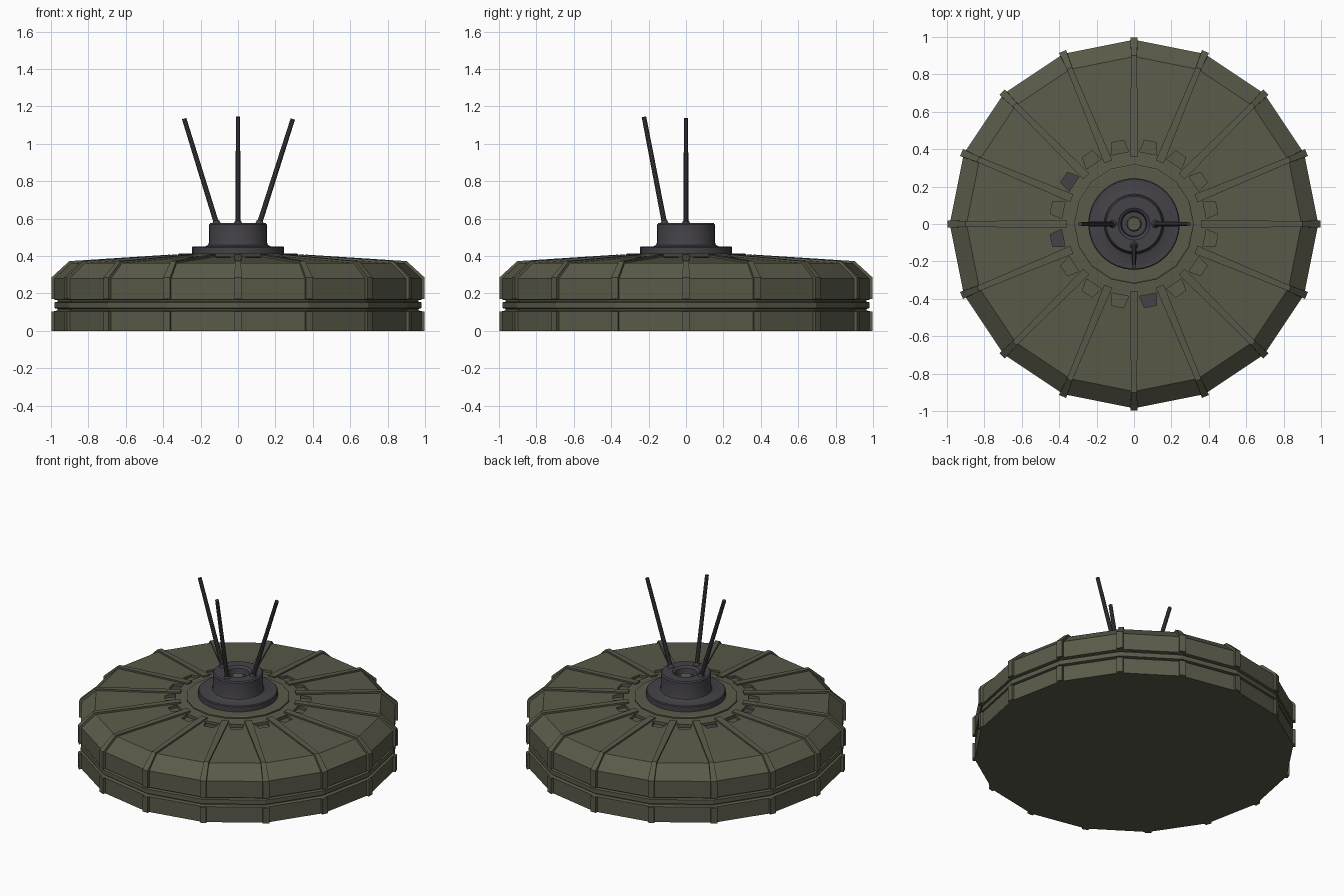
import bpy, bmesh, math
from mathutils import Vector

if "Cube" in bpy.data.objects:
    bpy.data.objects.remove(bpy.data.objects["Cube"])

def material(name, rgb):
    m = bpy.data.materials.new(name)
    m.diffuse_color = (*rgb, 1)
    m.use_nodes = True
    m.node_tree.nodes["Principled BSDF"].inputs["Base Color"].default_value = m.diffuse_color
    return m

olive = material("olive green", (0.102, 0.102, 0.068))
dark = material("dark grey", (0.058, 0.054, 0.064))
N = 16
STEP = 2 * math.pi / N

def finish(name, bm, mat, smooth=False):
    bmesh.ops.recalc_face_normals(bm, faces=bm.faces)
    me = bpy.data.meshes.new(name)
    bm.to_mesh(me)
    bm.free()
    ob = bpy.data.objects.new(name, me)
    bpy.context.collection.objects.link(ob)
    me.materials.append(mat)
    if smooth:
        bpy.ops.object.select_all(action='DESELECT')
        ob.select_set(True)
        bpy.context.view_layer.objects.active = ob
        bpy.ops.object.shade_smooth_by_angle(angle=math.radians(35))
    return ob

def lathe(name, profile, sides, mat, smooth=False):
    """Closed solid of revolution with capped ends."""
    bm = bmesh.new()
    rings = [[bm.verts.new((r * math.cos(2 * math.pi * i / sides),
                            r * math.sin(2 * math.pi * i / sides), z))
              for i in range(sides)] for r, z in profile]
    for a, b in zip(rings, rings[1:]):
        for i in range(sides):
            j = (i + 1) % sides
            bm.faces.new((a[i], a[j], b[j], b[i]))
    bm.faces.new(rings[0][::-1])
    bm.faces.new(rings[-1])
    return finish(name, bm, mat, smooth)

def polar(r, side, z, ang):
    c, s = math.cos(ang), math.sin(ang)
    return Vector((r * c - side * s, r * s + side * c, z))

def sweep(bm, stations, ang):
    """Bar through stations of (r_out, z_out, r_in, z_in, width)."""
    secs = []
    for ro, zo, ri, zi, w in stations:
        secs.append([bm.verts.new(polar(*p, ang)) for p in
                     ((ro, -w / 2, zo), (ro, w / 2, zo), (ri, w / 2, zi), (ri, -w / 2, zi))])
    for a, b in zip(secs, secs[1:]):
        for i in range(4):
            j = (i + 1) % 4
            bm.faces.new((a[i], a[j], b[j], b[i]))
    bm.faces.new(secs[0][::-1])
    bm.faces.new(secs[-1])

# faceted body with a grooved waist
body = lathe("body", [(0.985, 0), (0.985, 0.105), (0.965, 0.11), (0.965, 0.118),
                      (0.982, 0.122), (0.982, 0.152), (0.965, 0.156), (0.965, 0.164),
                      (0.985, 0.168), (0.985, 0.28), (0.895, 0.362), (0.30, 0.402)],
             N, olive)

# sixteen shallow slots around the hub
def slots(bm, z0, z1, chosen):
    for k in chosen:
        stations = [(0.385, z1, 0.385, z0, 0.095), (0.45, z1, 0.45, z0, 0.065)]
        sweep(bm, stations, (k + 0.5) * STEP)

bm = bmesh.new()
slots(bm, 0.375, 0.45, range(N))
cutter = finish("slot_cutter", bm, olive)
cutter.hide_render = True
cutter.hide_viewport = True
mod = body.modifiers.new("slots", 'BOOLEAN')
mod.operation = 'DIFFERENCE'
mod.object = cutter
mod.solver = 'EXACT'

# dark plates in three of the slots
bm = bmesh.new()
slots(bm, 0.374, 0.379, (6, 8, 12))
finish("slot_plates", bm, dark)

# ribs on every corner: lower wall, upper wall with shoulder, and top
bm = bmesh.new()
for k in range(N):
    a = k * STEP
    sweep(bm, [(0.998, 0.0, 0.96, 0.0, 0.04), (0.998, 0.104, 0.96, 0.104, 0.04)], a)
    sweep(bm, [(0.998, 0.17, 0.96, 0.17, 0.04), (0.998, 0.285, 0.96, 0.27, 0.04),
               (0.902, 0.373, 0.88, 0.35, 0.03), (0.36, 0.408, 0.36, 0.385, 0.045)], a)
finish("ribs", bm, olive)

# collar plate and hub
lathe("collar_plate", [(0.32, 0.39), (0.32, 0.41), (0.312, 0.414)], N, olive)
lathe("hub", [(0.245, 0.405), (0.245, 0.447), (0.24, 0.452), (0.175, 0.452), (0.16, 0.46),
              (0.155, 0.475), (0.155, 0.568), (0.148, 0.576), (0.085, 0.576),
              (0.07, 0.565), (0.065, 0.53), (0.045, 0.53)], 32, dark, True)
lathe("hub_button", [(0.04, 0.525), (0.04, 0.545), (0.034, 0.55)], 12, olive)

# three antennae with ball sockets
for name, base, tip in (("left_antenna", (-0.115, 0, 0.575), (-0.288, 0, 1.135)),
                        ("right_antenna", (0.115, 0, 0.575), (0.293, 0, 1.133)),
                        ("front_antenna", (0, -0.115, 0.575), (0, -0.225, 1.145))):
    b, t = Vector(base), Vector(tip)
    bm = bmesh.new()
    bmesh.ops.create_cone(bm, cap_ends=True, segments=10, radius1=0.014, radius2=0.012,
                          depth=(t - b).length)
    bmesh.ops.rotate(bm, verts=bm.verts, matrix=(t - b).to_track_quat('Z', 'Y').to_matrix())
    bmesh.ops.translate(bm, verts=bm.verts, vec=(b + t) / 2)
    ball = bmesh.ops.create_uvsphere(bm, u_segments=12, v_segments=8, radius=0.021)
    bmesh.ops.translate(bm, verts=ball["verts"], vec=b)
    finish(name, bm, dark, True)
